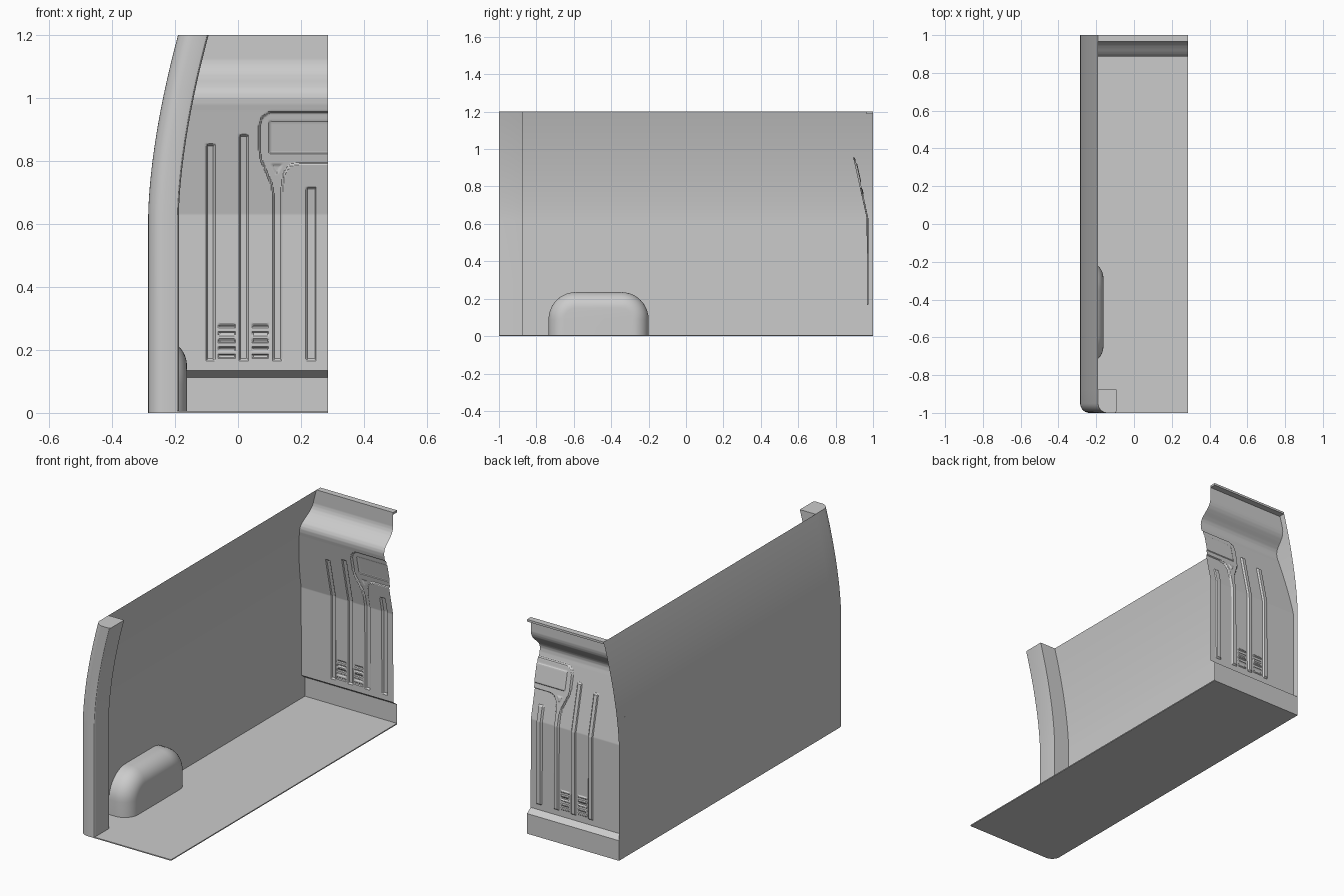
import bpy, bmesh, math
from mathutils import Vector

if "Cube" in bpy.data.objects:
    bpy.data.objects.remove(bpy.data.objects["Cube"])

XR = 0.285          # half width
H = 1.2             # height


def make(name, verts, faces, angle=30):
    me = bpy.data.meshes.new(name)
    me.from_pydata(verts, [], faces)
    bm = bmesh.new()
    bm.from_mesh(me)
    bmesh.ops.recalc_face_normals(bm, faces=bm.faces)
    bm.to_mesh(me)
    bm.free()
    ob = bpy.data.objects.new(name, me)
    bpy.context.collection.objects.link(ob)
    bpy.ops.object.select_all(action='DESELECT')
    ob.select_set(True)
    bpy.context.view_layer.objects.active = ob
    bpy.ops.object.shade_smooth_by_angle(angle=math.radians(angle))
    return ob


def loft(name, rings, closed=True, cap_start=False, cap_end=False, angle=30):
    n = len(rings[0])
    verts = [p for r in rings for p in r]
    faces = []
    for i in range(len(rings) - 1):
        for j in range(n if closed else n - 1):
            k = (j + 1) % n
            faces.append((i*n + j, i*n + k, (i+1)*n + k, (i+1)*n + j))
    if cap_start:
        faces.append(tuple(range(n)))
    if cap_end:
        faces.append(tuple((len(rings) - 1)*n + j for j in range(n)))
    return make(name, verts, faces, angle)


def arc(cx, cy, r, a0, a1, n=8):
    return [(cx + r*math.cos(math.radians(a0 + (a1 - a0)*i/n)),
             cy + r*math.sin(math.radians(a0 + (a1 - a0)*i/n))) for i in range(n + 1)]


def wall_x(z):
    # side wall leans inward towards the roof
    t = max(0.0, (z - 0.62) / 0.58)
    return -XR + 0.095 * t**1.65


heights = [0, 0.3, 0.62] + [0.62 + 0.58*i/20 for i in range(1, 21)]

# Side wall sheet
loft("side_wall", [[(wall_x(z), -0.88, z), (wall_x(z), 1.0, z)] for z in heights], closed=False)

# Rear door pillar: rounded section swept along the wall curve
section = (arc(0.05, -0.95, 0.05, 180, 270) + arc(0.087, -0.99, 0.01, 270, 360, 3)
           + [(0.097, -0.875), (0, -0.875)])
loft("door_pillar", [[(wall_x(z) + x, y, z) for x, y in section] for z in heights],
     cap_start=True, cap_end=True)

# Floor slab with a rounded rear corner
plan = arc(-XR + 0.05, -0.95, 0.05, 180, 270) + [(XR, -1), (XR, 1), (-XR, 1)]
loft("floor", [[(x, y, z) for x, y in plan] for z in (0, 0.006)], cap_start=True, cap_end=True)

# Wheel arch: arch outline inset along a quarter round
R = 0.085
rings = []
for x, inset in [(-XR, 0), (-0.162 - R, 0)] + [
        (-0.162 - R + R*math.sin(a), R*(1 - math.cos(a)))
        for a in [math.pi/2*i/10 for i in range(1, 11)]]:
    y0, y1, top, r = -0.735 + inset, -0.20 - inset, 0.235 - inset, 0.145 - inset
    o = ([(y0, 0)] + arc(y0 + r, top - r, r, 180, 90, 10)
         + arc(y1 - r, top - r, r, 90, 0, 10) + [(y1, 0)])
    rings.append([(x, y, z) for y, z in o])
loft("wheel_arch", rings, closed=False, cap_end=True, angle=40)

# Bulkhead profile (z, y)
profile = [(0, 1), (0.1125, 1), (0.135, 0.968), (0.63, 0.966), (0.96, 0.893), (0.98, 0.888),
           (1.0, 0.886), (1.015, 0.889), (1.03, 0.897), (1.045, 0.912), (1.06, 0.93),
           (1.075, 0.946), (1.09, 0.957), (1.105, 0.963), (1.12, 0.966), (1.2, 0.966)]


def bulkhead_y(z):
    for (z0, a), (z1, b) in zip(profile, profile[1:]):
        if z <= z1:
            return a + (b - a)*(z - z0)/(z1 - z0)
    return profile[-1][1]


def box_in(x, z, b):
    # distance inside a rectangle, negative outside
    return min(x - b[0], b[1] - x, z - b[2], b[3] - z)


def poly_in(x, z, poly):
    best, inside = 9.0, False
    for i, (ax, az) in enumerate(poly):
        bx, bz = poly[i - 1]
        dx, dz = bx - ax, bz - az
        t = max(0, min(1, ((x - ax)*dx + (z - az)*dz) / (dx*dx + dz*dz)))
        best = min(best, math.hypot(x - ax - t*dx, z - az - t*dz))
        if (az > z) != (bz > z) and x < ax + (z - az)*dx/dz:
            inside = not inside
    return best if inside else -best


# Pressed features: grooves, vent slots, handle panel and marker
grooves = [(-0.102, -0.073, 0.166, 0.853), (0.003, 0.033, 0.166, 0.883), (0.216, 0.248, 0.166, 0.716)]
slots = [(x, x + 0.054, z - 0.0062, z + 0.0062)
         for x in (-0.062, 0.044) for z in (0.18, 0.204, 0.228, 0.252, 0.276)]
panel = [(0.11, 0.166), (0.11, 0.69), (0.104, 0.725), (0.085, 0.77), (0.07, 0.805), (0.065, 0.84),
         (0.065, 0.91), (0.074, 0.94), (0.1, 0.957), (0.32, 0.957), (0.32, 0.79), (0.19, 0.79),
         (0.165, 0.783), (0.148, 0.757), (0.14, 0.70), (0.14, 0.166)]
handle = (0.098, 0.32, 0.821, 0.927)
marker = [(0.104, 0.79), (0.142, 0.79), (0.126, 0.757), (0.12, 0.757)]


def press(d, depth, ramp=0.005):
    return depth * max(0, min(1, d / ramp))


def relief(x, z):
    if z < 0.16 or z > 0.96 or x < -0.11:
        return 0
    d = max(press(box_in(x, z, b), 0.009) for b in grooves)
    if z < 0.29:
        d = max([d] + [press(box_in(x, z, b), 0.006, 0.003) for b in slots])
    if x > 0.06:
        d = max(d, press(poly_in(x, z, panel), 0.009))
        d += press(box_in(x, z, handle), 0.005)
        if 0.75 < z < 0.8 and x < 0.15:
            d += press(poly_in(x, z, marker), 0.004)
    return d


# Bulkhead sheet: fine grid, left edge following the side wall
NX, NZ = 152, 320
rows = []
for j in range(NZ + 1):
    z = H*j/NZ
    row = []
    for i in range(NX + 1):
        x = -XR + 2*XR*i/NX
        if x < -0.12:
            w = wall_x(z)
            x = w + (x + XR)/(XR - 0.12)*(-0.12 - w)
        row.append((x, bulkhead_y(z) + relief(x, z), z))
    rows.append(row)
loft("bulkhead", rows, closed=False, angle=25)

# Folded lip along the bulkhead top
xl = wall_x(H)
lip = [(0.966, 1.2), (1.0, 1.2), (1.0, 1.188), (0.966, 1.188)]
loft("bulkhead_lip", [[(x, y, z) for y, z in lip] for x in (xl, XR)], cap_start=True, cap_end=True)
